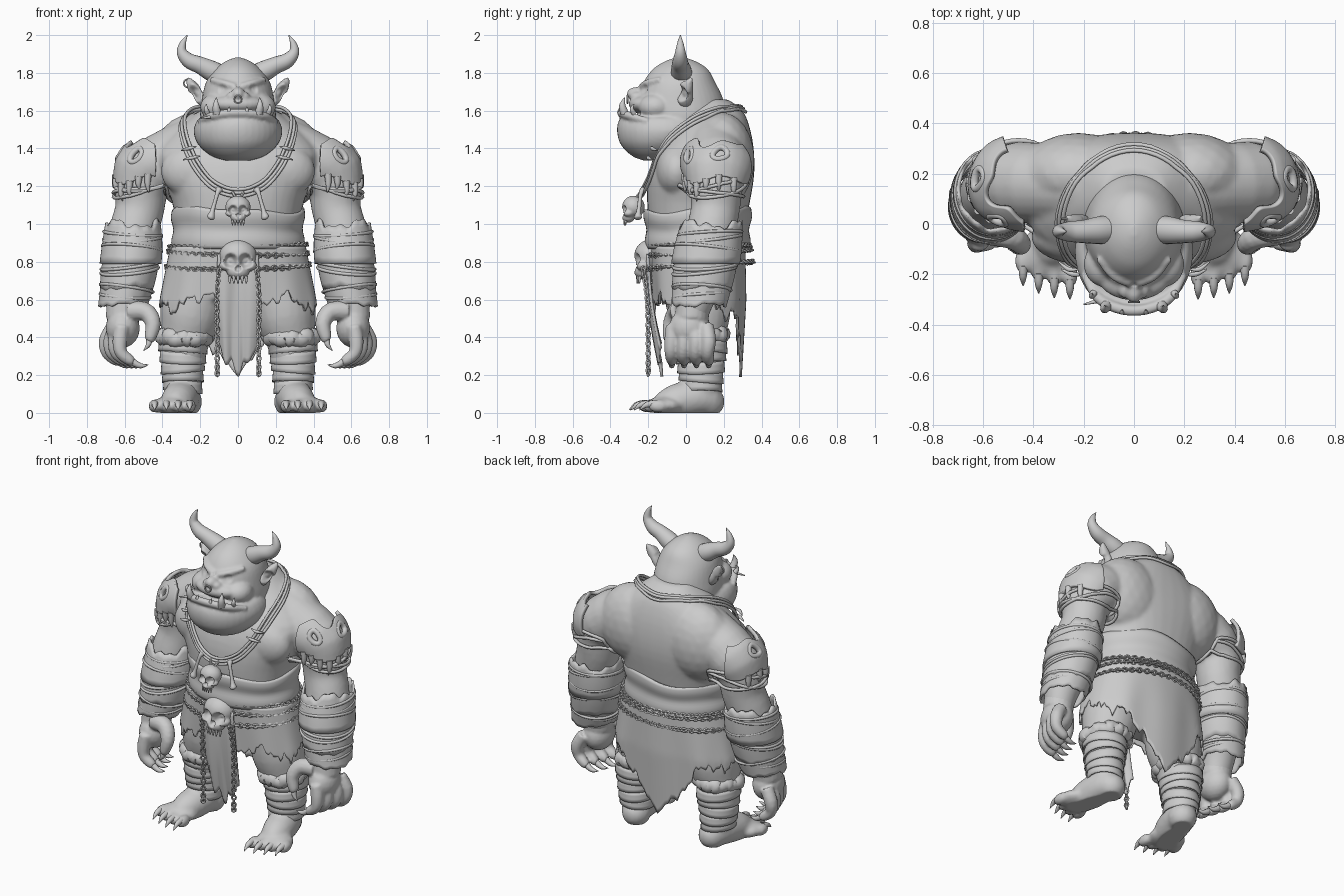
import bpy, bmesh, math, random
from mathutils import Vector, Matrix
from mathutils.bvhtree import BVHTree

if "Cube" in bpy.data.objects:
    bpy.data.objects.remove(bpy.data.objects["Cube"])
random.seed(4)
sin, cos, pi, rad = math.sin, math.cos, math.pi, math.radians

# ---------- helpers ----------
def spline(pts, n, closed=False):
    out, m = [], len(pts)
    for i in range(n):
        t = i * m / n if closed else i * (m - 1) / (n - 1)
        k = min(int(t), m - 1 if closed else m - 2)
        f = t - k
        q = [pts[(k + j) % m] if closed else pts[max(0, min(m - 1, k + j))] for j in (-1, 0, 1, 2)]
        out.append([.5 * (2*b + (c-a)*f + (2*a-5*b+4*c-d)*f*f + (3*b-a-3*c+d)*f**3) for a, b, c, d in zip(*q)])
    return out

def skin(bm, rings, closed=False):
    for a, b in zip(rings, rings[1:] + (rings[:1] if closed else [])):
        for i in range(len(a)):
            k = (i + 1) % len(a)
            bm.faces.new((a[i], a[k], b[k], b[i]))
    if not closed:
        bm.faces.new(rings[0][::-1])
        bm.faces.new(rings[-1])

def add_tube(bm, pts, n=12, seg=10, closed=False):
    P = spline(pts, n, closed) if n else pts
    C = [Vector(p[:3]) for p in P]
    m = len(C)
    up = Vector((.31, .9, .2))
    if closed:
        up = sum(((C[i-1]-C[0]).cross(C[i]-C[0]) for i in range(m)), Vector()).normalized()
    rings = []
    for i, c in enumerate(C):
        t = (C[(i+1) % m] - C[i-1]) if closed else (C[min(i+1, m-1)] - C[max(i-1, 0)])
        t.normalize()
        x = (up - t * up.dot(t)).normalized()
        y = t.cross(x)
        if not closed:
            up = x
        r = max(P[i][3], .001)
        rings.append([bm.verts.new(c + (x*cos(2*pi*k/seg) + y*sin(2*pi*k/seg))*r) for k in range(seg)])
    skin(bm, rings, closed)

def add_loft(bm, secs, n=24, seg=40, e=1.0):
    pw = lambda v: math.copysign(abs(v)**e, v)
    skin(bm, [[bm.verts.new((cx + rx*pw(cos(2*pi*k/seg)), cy + ry*pw(sin(2*pi*k/seg)), z)) for k in range(seg)]
              for cx, cy, z, rx, ry in spline(secs, n)])

def add_ball(bm, c, r, rot=Matrix()):
    bmesh.ops.create_icosphere(bm, subdivisions=3, radius=1, matrix=Matrix.Translation(c) @ rot @ Matrix.Diagonal((*r, 1)))

def finish(name, bm, mirror=False, thick=0):
    bmesh.ops.recalc_face_normals(bm, faces=bm.faces)
    me = bpy.data.meshes.new(name)
    bm.to_mesh(me)
    bm.free()
    me.polygons.foreach_set("use_smooth", [True] * len(me.polygons))
    me.set_sharp_from_angle(angle=rad(55))
    ob = bpy.data.objects.new(name, me)
    bpy.context.collection.objects.link(ob)
    if thick:
        s = ob.modifiers.new("thickness", 'SOLIDIFY')
        s.thickness, s.offset = thick, 0
    if mirror:
        ob.modifiers.new("mirror", 'MIRROR').use_mirror_merge = False
    return ob

def fuse(name, bm, voxel, smooth=4, mirror=True, dents=()):
    ob = finish(name, bm, mirror)
    r = ob.modifiers.new("fuse", 'REMESH')
    r.mode, r.voxel_size, r.use_smooth_shade = 'VOXEL', voxel, True
    s = ob.modifiers.new("soften", 'SMOOTH')
    s.iterations = smooth
    dg = bpy.context.evaluated_depsgraph_get()
    me = bpy.data.meshes.new_from_object(ob.evaluated_get(dg))
    ob.modifiers.clear()
    ob.data = me
    for v in me.vertices:
        for c, rr, off in dents:
            f = 1 - (v.co - Vector(c)).length / rr
            if f > 0:
                v.co += Vector(off) * min(1, f * 1.8)
        v.co.z = max(v.co.z, 0)
    return ob

def tubes(name, lists, n=12, seg=8, closed=False, mirror=True):
    bm = bmesh.new()
    for p in lists:
        add_tube(bm, p, n, seg, closed)
    return finish(name, bm, mirror)

def surf(name, fn, nu, nv, closed=False, thick=.012, mirror=True, hole=lambda u, v: False):
    bm = bmesh.new()
    W = nu if closed else nu + 1
    g = [[bm.verts.new(fn(i/nu, j/nv)) for i in range(W)] for j in range(nv + 1)]
    for j in range(nv):
        for i in range(nu):
            if not hole((i+.5)/nu, (j+.5)/nv):
                k = (i + 1) % W
                bm.faces.new((g[j][i], g[j][k], g[j+1][k], g[j+1][i]))
    bmesh.ops.delete(bm, geom=[v for v in bm.verts if not v.link_faces], context='VERTS')
    return finish(name, bm, mirror, thick)

def ring(cx, cy, z, rx, ry, r, tx=0, ty=0, n=40):
    return [(cx + rx*cos(a), cy + ry*sin(a), z + tx*cos(a) + ty*sin(a), r) for a in (2*pi*i/n for i in range(n))]

def chain(name, paths, closed=False):
    bm = bmesh.new()
    for pts in paths:
        L = sum((Vector(a[:3]) - Vector(b[:3])).length for a, b in zip(pts, pts[1:]))
        C = [Vector(p[:3]) for p in spline(pts, int(L / .021), closed)]
        for i, c in enumerate(C):
            t = (C[min(i+1, len(C)-1)] - C[max(i-1, 0)]).normalized()
            s = t.cross(Vector((.5, .3, .81))).normalized()
            s = t.cross(s) if i % 2 else s
            add_tube(bm, [(*(c + t*.0155*cos(a) + s*.012*sin(a)), .006) for a in (pi*k/4 for k in range(8))], 0, 4, True)
    finish(name, bm)

def jag(a, k=0):
    return .5*sin(3*a + k) + .3*sin(7*a + 2*k) + .25*sin(13*a + k)

# ---------- body ----------
bm = bmesh.new()
add_loft(bm, [(0, .07, .6, .32, .16), (0, .07, .8, .345, .21), (0, .06, .95, .325, .245), (0, .065, 1.1, .345, .27),
              (0, .08, 1.25, .4, .28), (0, .1, 1.38, .43, .26), (0, .13, 1.5, .33, .21), (0, .14, 1.6, .2, .16),
              (0, .12, 1.66, .12, .1)], e=.85)
add_tube(bm, [(.1, .14, 1.5, .13), (.42, .165, 1.31, .162), (.505, .16, 1.2, .143), (.52, .155, 1.08, .13),
              (.555, .13, .95, .13), (.585, .09, .75, .122), (.605, .05, .6, .1), (.605, .03, .5, .08)], 24, 24)
add_ball(bm, (.22, .195, 1.34), (.24, .168, .25))
add_ball(bm, (.21, -.05, 1.28), (.2, .11, .15))
add_tube(bm, [(.22, .07, .72, .165), (.25, .07, .52, .165), (.28, .07, .38, .13), (.29, .07, .25, .11), (.29, .085, .1, .088)], 16, 24)
add_tube(bm, [(.275, .14, .06, .08), (.295, .06, .08, .095), (.32, -.06, .06, .09), (.34, -.14, .04, .06)], 12, 20)
add_ball(bm, (.275, .115, .06), (.085, .09, .085))
add_ball(bm, (.345, -.11, .04), (.115, .1, .05))
toes = [(.255 + .062*i, -.2 + .012*i*i/2) for i in range(4)]
for x, y in toes:
    add_ball(bm, (x, y, .036), (.033, .055, .036))
body = fuse("body", bm, .013)
tmp = bmesh.new()
tmp.from_mesh(body.data)
bvh = BVHTree.FromBMesh(tmp)

def snug(pts, off, force=True):
    out = []
    for p in pts:
        v = Vector(p[:3])
        co, no, _, _ = bvh.find_nearest(v)
        if force or (v - co).dot(no) < off:
            v = co + no * off
        out.append((*v, p[3]))
    return out

# ---------- hands, claws ----------
bm = bmesh.new()
add_ball(bm, (.61, .02, .45), (.09, .11, .105))
add_tube(bm, [(.605, .04, .6, .09), (.61, .03, .5, .09)], 6, 20)
fing = [(-.07 + .024*i, -.075 + .065*i) for i in range(4)]   # knuckle offsets, front to back
for d, y in fing:
    add_tube(bm, [(.655 + d*.6, y*.9, .46, .04), (.695 + d, y, .385, .04), (.69 + d, y - .005, .32, .034),
                  (.645 + d, y, .28, .03), (.62 + d, y, .272, .02)], 14, 12)
add_tube(bm, [(.58, -.03, .54, .055), (.49, -.05, .535, .05), (.45, -.08, .475, .042), (.465, -.09, .4, .032), (.475, -.09, .38, .02)], 14, 12)
fuse("hands", bm, .009, 2)
tubes("finger_claws", [[(.64 + d, y, .278, .02), (.59 + d, y, .25, .015), (.545 + d, y, .255, .002)] for d, y in fing]
      + [[(.468, -.09, .4, .02), (.475, -.1, .36, .014), (.5, -.1, .33, .002)]], 8)
tubes("toe_claws", [[(x, y - .02, .05, .02), (x, y - .065, .042, .015), (x, y - .1, .015, .002)] for x, y in toes], 8)

# ---------- head ----------
bm = bmesh.new()
add_loft(bm, [(0, -.02, 1.4, .17, .17), (0, -.02, 1.55, .2, .22), (0, -.03, 1.65, .192, .23), (0, -.035, 1.75, .17, .19),
              (0, -.03, 1.82, .12, .145), (0, -.03, 1.862, .065, .08), (0, -.03, 1.882, .012, .02)])
add_loft(bm, [(0, -.17, 1.335, .06, .05), (0, -.155, 1.36, .14, .13), (0, -.13, 1.42, .21, .215), (0, -.11, 1.49, .235, .255),
              (0, -.11, 1.55, .215, .245), (0, -.11, 1.572, .18, .21)])
add_tube(bm, [(-.2, -.2, 1.545, .015), (-.13, -.305, 1.575, .022), (0, -.345, 1.59, .022), (.13, -.305, 1.575, .022), (.2, -.2, 1.545, .015)], 24)
add_ball(bm, (0, -.2, 1.635), (.15, .105, .055))
add_ball(bm, (.12, -.16, 1.62), (.08, .09, .07))
add_ball(bm, (0, -.265, 1.69), (.035, .05, .035))
add_ball(bm, (.035, -.262, 1.675), (.027, .035, .024))
add_tube(bm, [(.01, -.235, 1.725, .02), (.08, -.205, 1.745, .02), (.14, -.135, 1.765, .015)])
fuse("head", bm, .009, 4, True, [((s*.085, -.225, 1.715), .03, (0, .01, 0)) for s in (1, -1)])
tubes("tusks", [[(x, y, 1.585, r), (x*1.06, y - .012, 1.585 + h*.5, r*.75), (x*1.04, y, 1.585 + h, .002)]
                for x, y, r, h in ((.11, -.325, .024, .085), (.045, -.34, .013, .035), (.16, -.275, .015, .05))], 8)
tubes("horns", [[(.08, -.02, 1.78, .055), (.14, -.025, 1.81, .055), (.2, -.03, 1.84, .046), (.26, -.03, 1.865, .04),
                 (.297, -.03, 1.91, .028), (.29, -.03, 1.96, .016), (.268, -.03, 2.0, .002)]], 30, 18)
bm = bmesh.new()
add_ball(bm, (.212, -.005, 1.685), (.028, .045, .08), Matrix.Rotation(rad(28), 4, 'Y'))
add_tube(bm, [(.23, .005, 1.71, .035), (.25, .015, 1.745, .025), (.265, .03, 1.772, .008)])
fuse("ears", bm, .008, 2, True, [((.235, -.04, 1.69), .05, (-.01, .03, 0)), ((-.235, -.04, 1.69), .05, (.01, .03, 0))])
tubes("earring", [[(-.265 + .022*cos(a), .02, 1.745 + .022*sin(a), .005) for a in (pi*k/6 for k in range(12))]], 0, 6, True, False)
tubes("nose_ring", [[(.02*cos(a), -.31, 1.66 + .02*sin(a), .005) for a in (pi*k/6 for k in range(12))]], 0, 6, True, False)
tubes("lip_spike", [[(-.12, -.3, 1.57, .012), (-.2, -.32, 1.56, .003)]], 4, 8, False, False)

# ---------- small skulls ----------
def skull(name, c, s):
    c, bm = Vector(c), bmesh.new()
    for p, r in (((0, .1, .3), (1, .9, .9)), ((.62, -.3, -.2), (.38, .4, .28)), ((-.62, -.3, -.2), (.38, .4, .28)),
                 ((0, -.3, -.5), (.6, .5, .45)), ((0, -.4, .1), (.78, .4, .35))):
        add_ball(bm, c + Vector(p)*s, [k*s for k in r])
    at = lambda x, y, z: c + Vector((x, y, z))*s
    fuse(name, bm, .08*s, 3, False, [(at(.42, -.75, .05), .42*s, (0, .45*s, 0)), (at(-.42, -.75, .05), .42*s, (0, .45*s, 0)),
                                     (at(0, -.8, -.35), .22*s, (0, .3*s, 0))])
    tubes(name + "_teeth", [[(*at(x, -.6 + x*x*.5, -.75), .11*s), (*at(x, -.62 + x*x*.5, -1.15), .04*s)]
                            for x in (-.44, -.22, 0, .22, .44)], 4, 8, False, False)
skull("belt_skull", (0, -.195, .8), .1)
skull("necklace_skull", (0, -.285, 1.07), .067)

# ---------- necklace ----------
half = [(.13, .25, 1.6), (.24, .17, 1.6), (.295, .04, 1.55), (.285, -.09, 1.45), (.235, -.16, 1.33), (.16, -.2, 1.23), (.08, -.225, 1.18)]
loop = [(0, .28, 1.59)] + half + [(0, -.235, 1.165)] + [(-x, y, z) for x, y, z in half[::-1]]
tubes("necklace_ropes", [snug([(x*k, y, z + d, .009) for x, y, z in spline(loop, 70, True)], .011, False)
                         for k, d in ((1, 0), (.95, .018), (1.03, -.018))], 0, 7, True, False)
bone = [(.1, -.225, 1.18, .02), (.11, -.24, 1.16, .011), (.135, -.25, 1.07, .012), (.145, -.255, 1.035, .022), (.15, -.255, 1.025, .008)]
tubes("necklace_bones", [bone, [(.2, -.2, 1.36, .003), (.245, -.2, 1.35, .01), (.29, -.18, 1.34, .003)],
                         [(.22, -.18, 1.41, .003), (.26, -.18, 1.4, .01), (.3, -.15, 1.39, .003)]], 12)
tubes("skull_cord", [[(-.03, -.24, 1.17, .008), (0, -.27, 1.13, .008), (.03, -.24, 1.17, .008)]], 8, 6, False, False)

# ---------- shoulder skull plates ----------
org = Vector((.46, .16, 1.3))
def plate(u, v):
    th = rad(-98 + 170*u)
    lo = -20 + 6*sin(u*11 + 1)
    hi = 45 + 9*cos(4*pi*(u - .2)) + 3*sin(u*15)
    ph = rad(lo + (hi - lo)*v)
    d = Vector((cos(th)*cos(ph), sin(th)*cos(ph), sin(ph)))
    co = bvh.ray_cast(org, d)[0] or org + d*.17
    return co + d*(.014 + .012*sin(pi*v) + .014*v*v)
eyes = ((.22, .58, .07, .16), (.62, .62, .085, .18))
surf("shoulder_skulls", plate, 80, 32, False, .022, True,
     lambda u, v: any(((u-a)/c)**2 + ((v-b)/d)**2 < 1 for a, b, c, d in eyes))
tubes("skull_eye_rims", [[(*plate(a + c*cos(t), b + d*sin(t)), .017) for t in (2*pi*k/24 for k in range(24))]
                         for a, b, c, d in eyes], 0, 8, True)
fangs = []
for i, u in enumerate((.08, .18, .28, .38, .48, .6, .75)):
    p, h = plate(u, .04), (.1, .07, .09)[i % 3]
    fangs.append([(*p, .021), (p.x*1.005, p.y, p.z - h*.6, .015), (p.x*.99, p.y, p.z - h, .002)])
tubes("shoulder_fangs", fangs, 7)
tubes("arm_ropes", [snug(ring(.52, .15, z, .2, .2, .01, tx, ty), .011) for z, tx, ty in
                    ((1.21, .0, .04), (1.18, -.04, .02), (1.16, .01, -.02))], 0, 7, True)

# ---------- bracers ----------
def arm_axis(z):
    f = (1.0 - z) / .4
    return .557 + .045*f*f, .135 - .06*f, .128 + .012*sin(pi*f) - .02*f*f
for i, (z0, z1) in enumerate(((.57, .69), (.66, .84), (.79, 1.0))):
    def sleeve(u, v):
        a = 2*pi*u
        z = z0 + (z1 - z0)*v + (.035*jag(a, i*2)*v if i == 2 else .015*jag(a, i))
        x, y, r = arm_axis(z)
        r += .006 + .01*(1 - v) + (.006 if i != 1 else 0)
        return x + r*cos(a), y + r*1.12*sin(a), z
    surf(f"bracer_layer_{i+1}", sleeve, 64, 6, True, .014)
bands = []
for z, tx, ty in ((.95, .01, .01), (.925, -.01, .02), (.87, .015, -.02), (.78, -.02, .01), (.755, -.015, .02), (.66, .02, -.01), (.62, .01, .01)):
    x, y, r = arm_axis(z)
    bands.append(ring(x, y, z, r + .02, r*1.12 + .02, .009, tx, ty))
tubes("bracer_ropes", bands, 0, 7, True)

# ---------- waist, skirt, loincloth ----------
def waist(u, v):
    a, b = 2*pi*u, .006*sin(3*pi*v)
    return ((.337 + .003*v + b)*cos(a), .062 + (.262 + .012*v + b)*sin(a), .87 + .205*v + .015*v*sin(2*a) + .008*cos(5*a)*v)
surf("waist_wrap", waist, 64, 12, True, .02, False)
def skirt(u, v):
    a = 2*pi*u
    c, s = cos(a), sin(a)
    hem = (min(.56, .26 + .45*abs(c)**1.3) if s > 0 else .57 - .02*s) + .06*jag(a*2, 1) + .015*sin(47*a)
    z = .88 + (hem - .88)*v
    f = min(1, (.88 - z)/.3)
    pw = lambda t: math.copysign(abs(t)**.85, t)
    back = -.02*max(0, .6 - z)*3 if s > 0 else -.02*f
    return (.352 + .06*f)*pw(c), .062 + (.245 + back)*pw(s) + .006*sin(9*a)*f, z
surf("ragged_skirt", skirt, 140, 20, True, .014, False)
def loin(u, v):
    x = 2*u - 1
    hem = .2 + .13*abs(x)**1.3 + .035*abs(sin(9*u + 1.5)) + .02*sin(23*u)
    return x*(.105 + .01*sin(pi*v)), -.2 + .065*v*v + .008*cos(5*x), .84 + (hem - .84)*v
surf("loincloth", loin, 32, 20, False, .014, False)
chain("belt_chains", [ring(0, .07, z, .362 + k, .268 + k, 0, tx, ty) for z, k, tx, ty in
                      ((.885, 0, .006, .0), (.85, .006, -.006, .015), (.78, .016, .005, .02))], True)
chain("hanging_chains", [[(s*.1, -.225, .76), (s*.112, -.205, .6), (s*.11, -.2, .4), (s*.11, -.2, .21)] for s in (1, -1)])

# ---------- fur cuffs and leg wraps ----------
tubes("fur_cuffs", [[(x + .006*sin(40*y), y, z + random.uniform(-.01, .01), random.uniform(.038, .05))
                     for x, y, z, _ in ring(.277, .07, .405, .112, .118, 0, 0, .01, 44)]], 88, 12, True)
for i in range(5):
    def wrap(u, v):
        a = 2*pi*u
        r = .096 + .0065*i + .005*(1 - v)
        return .292 + r*cos(a), .08 + r*1.08*sin(a), .11 + .052*i + .062*v + .01*cos(a + 1.7*i)
    surf(f"leg_wrap_{i+1}", wrap, 40, 3, True, .008)
